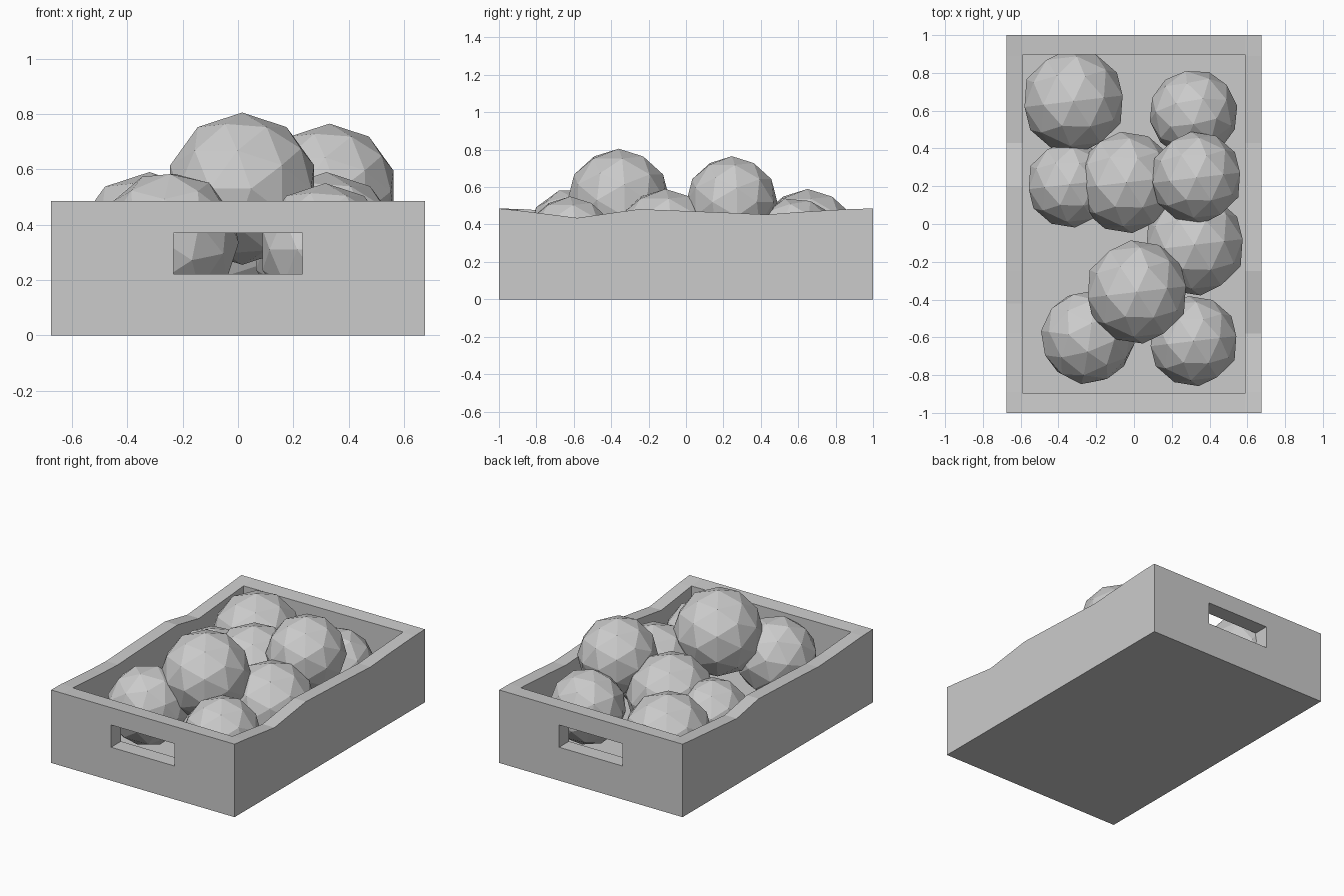
import bpy, bmesh
from math import radians
from mathutils import Matrix, Vector

if "Cube" in bpy.data.objects:
    bpy.data.objects.remove(bpy.data.objects["Cube"])


def add_object(name, bm):
    bmesh.ops.recalc_face_normals(bm, faces=bm.faces)
    mesh = bpy.data.meshes.new(name)
    bm.to_mesh(mesh)
    bm.free()
    obj = bpy.data.objects.new(name, mesh)
    bpy.context.collection.objects.link(obj)
    return obj


def box(name, lo, hi):
    lo, hi = Vector(lo), Vector(hi)
    bm = bmesh.new()
    size = hi - lo
    m = Matrix.Translation((lo + hi) / 2) @ Matrix.Diagonal((*size, 1))
    bmesh.ops.create_cube(bm, size=1, matrix=m)
    return add_object(name, bm)


# Crate block: cross-sections along y with uneven side heights
W, WI, L, LI = 0.675, 0.587, 1.0, 0.897
# (y, left rim height, right rim height)
sections = [(-1.0, .485, .485), (-0.89, .483, .474), (-0.58, .462, .435),
            (-0.42, .455, .458), (-0.25, .464, .482), (0.2, .482, .464),
            (0.43, .438, .453), (0.6, .452, .466), (0.89, .475, .483),
            (1.0, .485, .485)]
bm = bmesh.new()
rings = []
for y, zl, zr in sections:
    pts = [(-W, 0), (-W, zl), (-WI, zl), (WI, zr), (W, zr), (W, 0)]
    rings.append([bm.verts.new((x, y, z)) for x, z in pts])
for a, b in zip(rings, rings[1:]):
    for i in range(6):
        j = (i + 1) % 6
        bm.faces.new((a[i], a[j], b[j], b[i]))
bm.faces.new(rings[0])
bm.faces.new(rings[-1])
crate = add_object("crate", bm)

# Hollow interior and the hand slots in both ends
cutters = [box("cavity_cutter", (-WI, -LI, 0.06), (WI, LI, 1.0)),
           box("handle_cutter", (-0.233, -1.2, 0.222), (0.233, 1.2, 0.37))]
for cutter in cutters:
    cutter.hide_render = True
    cutter.display_type = 'WIRE'
    mod = crate.modifiers.new(cutter.name, 'BOOLEAN')
    mod.operation = 'DIFFERENCE'
    mod.solver = 'EXACT'
    mod.object = cutter

# Round fruit: low-poly spheres, edge midpoint up, (centre, radius, spin, tilt)
fruit = [((-0.32, 0.65, 0.315), 0.275, 65, 0),
         ((0.315, 0.585, 0.31), 0.235, 10, 14),
         ((0.33, 0.245, 0.52), 0.245, 65, 0),
         ((-0.34, 0.21, 0.29), 0.23, 65, 0),
         ((-0.04, 0.22, 0.345), 0.27, 65, 0),
         ((0.32, -0.11, 0.32), 0.27, 65, 0),
         ((0.015, -0.36, 0.53), 0.275, 65, 0),
         ((-0.245, -0.6, 0.345), 0.25, -40, 18),
         ((0.315, -0.62, 0.31), 0.24, 65, 0)]
for n, (centre, radius, spin, tilt) in enumerate(fruit, 1):
    m = (Matrix.Translation(centre)
         @ Matrix.Rotation(radians(tilt), 4, 'X')
         @ Matrix.Rotation(radians(spin), 4, 'Z')
         @ Matrix.Rotation(radians(-31.72), 4, 'Y'))
    bm = bmesh.new()
    bmesh.ops.create_icosphere(bm, subdivisions=2, radius=radius, matrix=m)
    add_object(f"fruit_{n}", bm)
